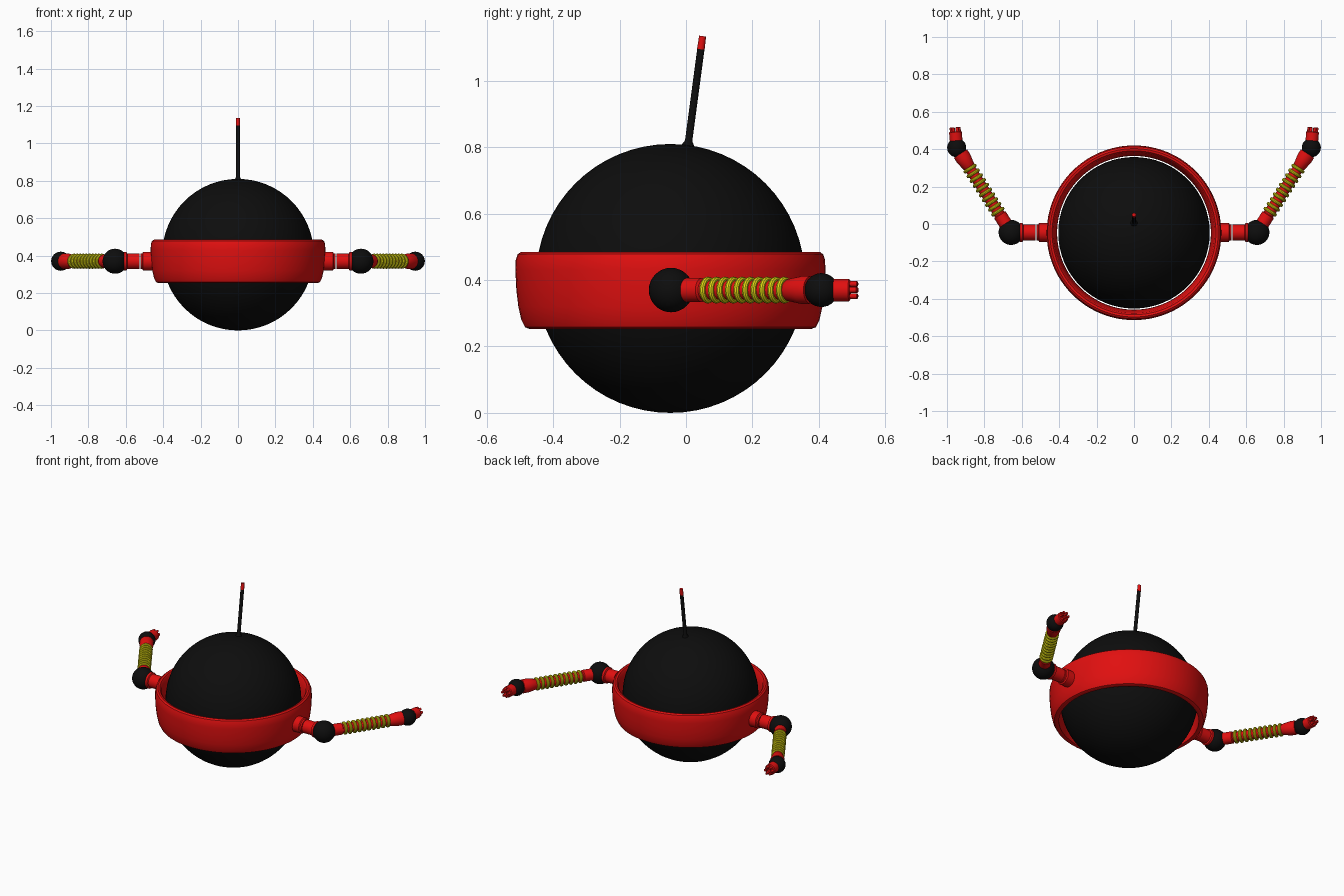
import bpy, math
from mathutils import Vector

if "Cube" in bpy.data.objects:
    bpy.data.objects.remove(bpy.data.objects["Cube"])


def material(name, rgb):
    m = bpy.data.materials.new(name)
    m.use_nodes = True
    m.diffuse_color = (*rgb, 1)
    m.node_tree.nodes["Principled BSDF"].inputs["Base Color"].default_value = (*rgb, 1)
    return m


RED = material("red", (0.75, 0.005, 0.005))
BLACK = material("black", (0.004, 0.004, 0.004))
YELLOW = material("yellow", (0.75, 0.7, 0.006))


def finish(obj, name, mat):
    obj.name = name
    obj.data.materials.append(mat)
    bpy.ops.object.select_all(action="DESELECT")
    obj.select_set(True)
    bpy.context.view_layer.objects.active = obj
    bpy.ops.object.shade_smooth_by_angle(angle=math.radians(35))
    return obj


def lathe(name, profile, origin, axis, mat, segs=32, closed=False):
    """Spin (radius, distance) points round an axis; open profiles get end caps."""
    turn = Vector(axis).to_track_quat("Z", "Y")
    n = len(profile)
    verts = []
    for i in range(segs):
        a = math.tau * i / segs
        for r, h in profile:
            verts.append(Vector(origin) + turn @ Vector((r * math.cos(a), r * math.sin(a), h)))
    faces = []
    for i in range(segs):
        j = (i + 1) % segs
        for k in range(n if closed else n - 1):
            m = (k + 1) % n
            faces.append((i * n + k, j * n + k, j * n + m, i * n + m))
    if not closed:
        faces.append([i * n for i in reversed(range(segs))])
        faces.append([i * n + n - 1 for i in range(segs)])
    mesh = bpy.data.meshes.new(name)
    mesh.from_pydata(verts, [], faces)
    obj = bpy.data.objects.new(name, mesh)
    bpy.context.collection.objects.link(obj)
    return finish(obj, name, mat)


def ball(name, centre, radius, mat, segs=32):
    bpy.ops.mesh.primitive_uv_sphere_add(
        segments=segs, ring_count=segs // 2, radius=radius, location=centre)
    return finish(bpy.context.object, name, mat)


def spring_ring(name, centre, axis, major, minor):
    bpy.ops.mesh.primitive_torus_add(
        major_segments=28, minor_segments=10, major_radius=major, minor_radius=minor,
        location=centre, rotation=Vector(axis).to_track_quat("Z", "Y").to_euler())
    return finish(bpy.context.object, name, YELLOW)


# Body and the belt around it
BODY = Vector((0, -0.047, 0.405))
ball("body", BODY, 0.405, BLACK, 64)
belt = [(0.411, 0.255), (0.425, 0.253), (0.438, 0.258), (0.449, 0.28), (0.458, 0.32),
        (0.464, 0.37), (0.467, 0.43), (0.466, 0.46), (0.46, 0.478), (0.45, 0.485),
        (0.438, 0.482), (0.43, 0.472), (0.422, 0.43), (0.412, 0.38)]
lathe("belt", belt, (0, BODY.y, 0), (0, 0, 1), RED, 96, closed=True)

# Antenna leaning backwards
base, top = Vector((0, 0.004, 0.79)), Vector((0, 0.05, 1.135))
lean = (top - base).normalized()
length = (top - base).length
lathe("antenna_rod", [(0.022, 0), (0.018, 0.018), (0.011, 0.03), (0.011, length - 0.04)],
      base, lean, BLACK, 16)
lathe("antenna_tip", [(0.0115, length - 0.04), (0.0105, length)], base, lean, RED, 16)

# Arms
for side, label in ((1, "left"), (-1, "right")):
    out = Vector((side, 0, 0))
    root = Vector((0, -0.045, 0.37))
    elbow = Vector((side * 0.657, -0.045, 0.37))
    wrist = Vector((side * 0.948, 0.408, 0.37))

    # Shoulder
    lathe(label + "_shoulder_collar", [(0.05, 0.44), (0.05, 0.507), (0.042, 0.512), (0.042, 0.522)],
          root, out, RED)
    lathe(label + "_upper_arm", [(0.042, 0.527), (0.042, 0.592), (0.05, 0.596), (0.05, 0.61),
                                 (0.036, 0.614), (0.036, 0.64)], root, out, RED)
    ball(label + "_elbow", elbow, 0.067, BLACK)

    # Forearm with spring rings
    reach = wrist - elbow
    span = reach.length
    way = reach.normalized()
    lathe(label + "_forearm", [(0.036, 0.04), (0.036, 0.11), (0.029, 0.115), (0.029, span * 0.77),
                               (0.033, span * 0.78), (0.042, span * 0.87), (0.042, span * 0.93)],
          elbow, way, RED)
    for i in range(10):
        spot = elbow + reach * (0.245 + 0.0565 * i)
        spring_ring(f"{label}_spring_ring_{i + 1}", spot, way, 0.031, 0.0095)
    ball(label + "_wrist", wrist, 0.051, BLACK)

    # Hand and its ring of short fingers
    point = Vector((side * 0.08, 1, 0)).normalized()
    lathe(label + "_hand", [(0.034, 0.03), (0.034, 0.083), (0.029, 0.087)], wrist, point, RED)
    across = point.cross(Vector((0, 0, 1)))
    for i in range(6):
        a = math.tau * i / 6
        offset = (across * math.cos(a) + Vector((0, 0, 1)) * math.sin(a)) * 0.021
        lathe(f"{label}_finger_{i + 1}", [(0.0085, 0.08), (0.0085, 0.107), (0.006, 0.11)],
              wrist + offset, point, RED, 12)
